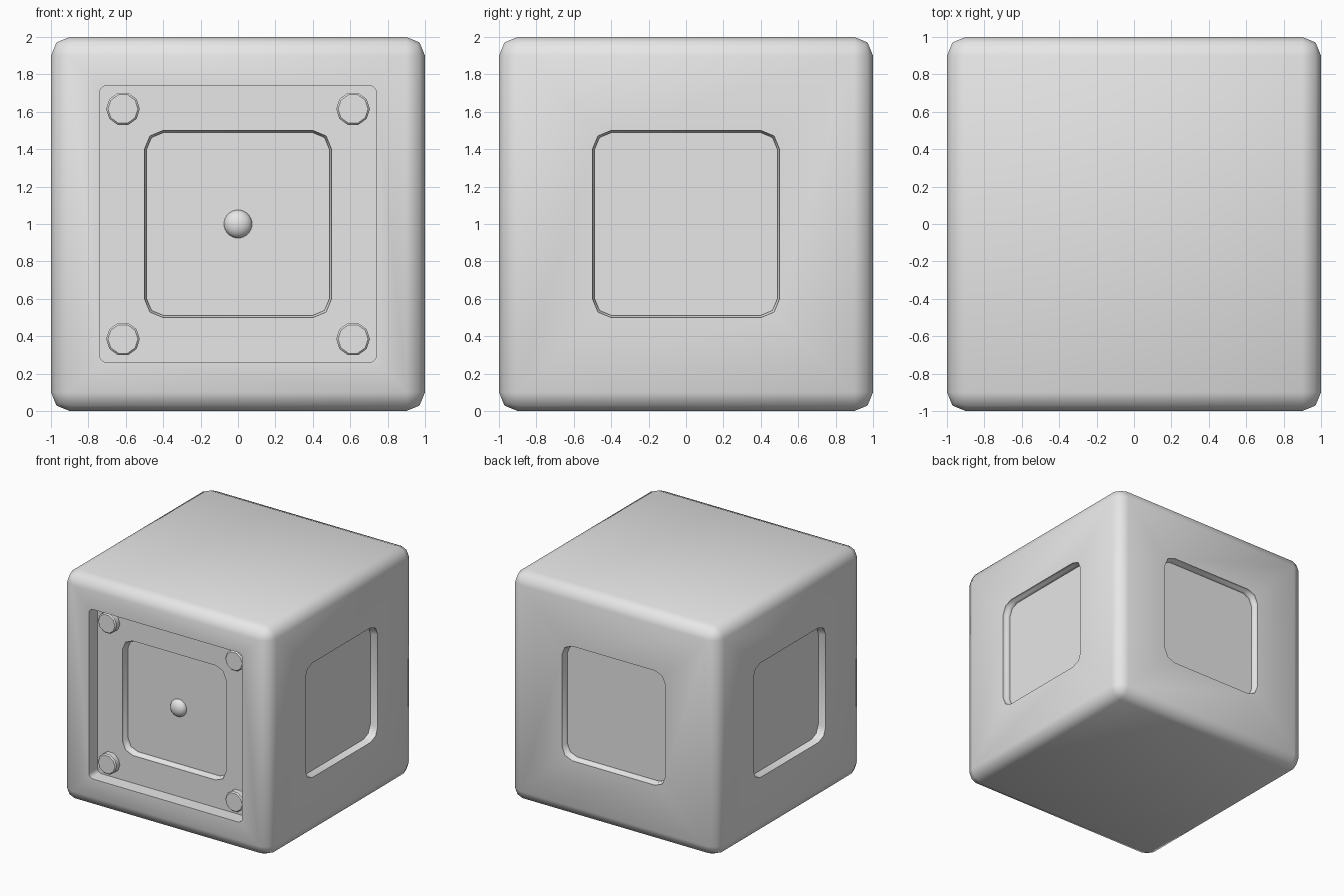
import bpy, bmesh, math
from mathutils import Matrix, Vector

if "Cube" in bpy.data.objects:
    bpy.data.objects.remove(bpy.data.objects["Cube"])

grey = bpy.data.materials.new("plain_grey")
grey.diffuse_color = (0.8, 0.8, 0.8, 1)
grey.use_nodes = True
grey.node_tree.nodes["Principled BSDF"].inputs["Base Color"].default_value = grey.diffuse_color


def rounded_square(h, r, seg):
    """Outline of a square with half size h and corner radius r."""
    pts = []
    for k in range(4):
        a0 = k * math.pi / 2
        sx, sy = [(1, 1), (-1, 1), (-1, -1), (1, -1)][k]
        for i in range(seg + 1):
            a = a0 + i * math.pi / 2 / seg
            pts.append((sx * (h - r) + r * math.cos(a), sy * (h - r) + r * math.sin(a)))
    return pts


def polygon(r, n):
    return [(r * math.cos(2 * math.pi * i / n), r * math.sin(2 * math.pi * i / n)) for i in range(n)]


def face_matrix(turn, u=0, v=0):
    """Local z points out of a side face; turn 0 is the front."""
    return (Matrix.Translation((0, 0, 1)) @ Matrix.Rotation(turn * math.pi / 2, 4, 'Z')
            @ Matrix.Rotation(math.pi / 2, 4, 'X') @ Matrix.Translation((u, v, 0)))


def finish(name, bm):
    bmesh.ops.recalc_face_normals(bm, faces=bm.faces)
    mesh = bpy.data.meshes.new(name)
    bm.to_mesh(mesh)
    bm.free()
    mesh.materials.append(grey)
    ob = bpy.data.objects.new(name, mesh)
    bpy.context.collection.objects.link(ob)
    return ob


def loft(name, rings, matrix):
    """Closed solid through (outline, height) rings, ordered inside to outside."""
    bm = bmesh.new()
    loops = [[bm.verts.new(matrix @ Vector((x, y, z))) for x, y in pts] for pts, z in rings]
    n = len(loops[0])
    for a, b in zip(loops, loops[1:]):
        for i in range(n):
            j = (i + 1) % n
            bm.faces.new((a[i], a[j], b[j], b[i]))
    bm.faces.new(loops[0][::-1])
    bm.faces.new(loops[-1])
    return finish(name, bm)


def smooth(ob, angle):
    bpy.ops.object.select_all(action='DESELECT')
    ob.select_set(True)
    bpy.context.view_layer.objects.active = ob
    bpy.ops.object.shade_smooth_by_angle(angle=math.radians(angle))


# rounded cube body
bm = bmesh.new()
bmesh.ops.create_cube(bm, size=2, matrix=Matrix.Translation((0, 0, 1)))
bmesh.ops.bevel(bm, geom=bm.edges[:], offset=0.1, segments=2, profile=0.5, affect='EDGES')
body = finish("body", bm)

# cutters: square front recess, then a stepped rounded panel in all four sides
cutters = [loft("front_recess_cutter", [(rounded_square(0.74, 0.04, 4), 0.88),
                                        (rounded_square(0.74, 0.04, 4), 1.1)], face_matrix(0))]
for turn in range(4):
    top = 0.88 if turn == 0 else 1.0
    outer, inner = rounded_square(0.5, 0.1, 2), rounded_square(0.49, 0.095, 2)
    cutters.append(loft("panel_cutter", [(inner, top - 0.065), (inner, top - 0.035),
                                         (outer, top - 0.025), (outer, top + 0.06)],
                        face_matrix(turn)))
for c in cutters:
    c.hide_render = True
    mod = body.modifiers.new("cut", 'BOOLEAN')
    mod.operation, mod.solver, mod.object = 'DIFFERENCE', 'EXACT', c

# bake the cuts and drop the cutters
deps = bpy.context.evaluated_depsgraph_get()
cut_mesh = bpy.data.meshes.new_from_object(body.evaluated_get(deps))
body.modifiers.clear()
body.data = cut_mesh
for c in cutters:
    bpy.data.objects.remove(c)
smooth(body, 50)

# four corner bolts on the recess floor
for u in (-0.615, 0.615):
    for v in (-0.615, 0.615):
        bolt = loft("corner_bolt", [(polygon(0.09, 10), 0.86), (polygon(0.09, 10), 0.925),
                                    (polygon(0.08, 10), 0.935)], face_matrix(0, u, v))
        smooth(bolt, 40)

# domed button in the middle of the front panel
bm = bmesh.new()
bmesh.ops.create_uvsphere(bm, u_segments=32, v_segments=16, radius=0.075,
                          matrix=face_matrix(0) @ Matrix.Translation((0, 0, 0.815))
                          @ Matrix.Diagonal((1, 1, 0.7, 1)))
smooth(finish("centre_button", bm), 60)
